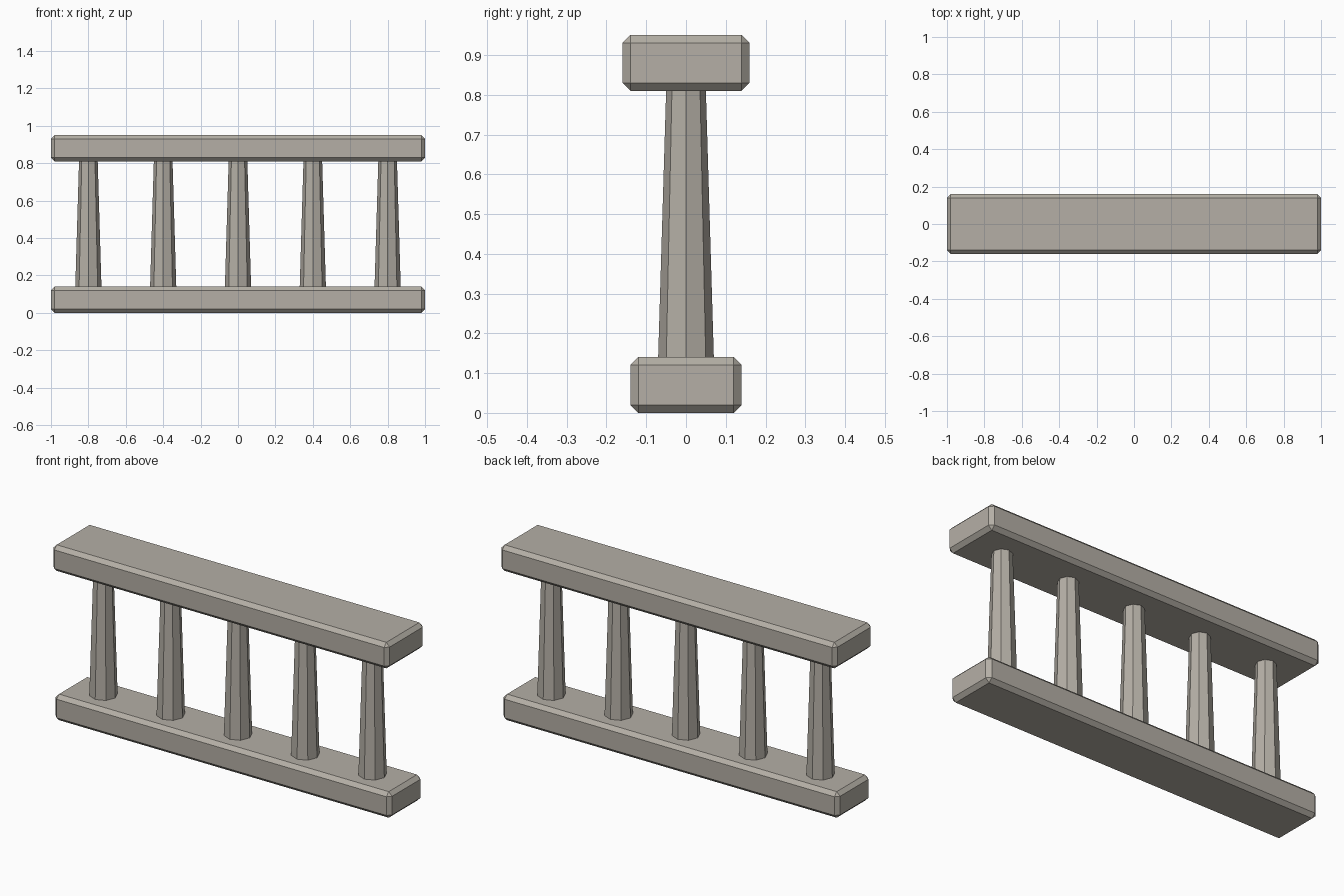
import bpy

default = bpy.data.objects.get("Cube")
if default:
    bpy.data.objects.remove(default, do_unlink=True)

# Stone colour shared by all parts
stone = bpy.data.materials.new("warm_grey_stone")
stone.use_nodes = True
colour = (0.46, 0.43, 0.38, 1)
stone.diffuse_color = colour
stone.node_tree.nodes["Principled BSDF"].inputs["Base Color"].default_value = colour


def rail(name, depth, bottom, top):
    """Chamfered stone beam running along x."""
    bpy.ops.mesh.primitive_cube_add(size=1, location=(0, 0, (bottom + top) / 2))
    obj = bpy.context.object
    obj.name = name
    obj.scale = (2, depth, top - bottom)
    bpy.ops.object.transform_apply(location=False, rotation=False, scale=True)
    bevel = obj.modifiers.new("chamfer", "BEVEL")
    bevel.width = 0.02
    bevel.segments = 1
    obj.data.materials.append(stone)


def baluster(name, x, bottom, top):
    """Tapered octagonal post, its corners on the x and y axes."""
    bpy.ops.mesh.primitive_cone_add(
        vertices=8, radius1=0.07, radius2=0.05, depth=top - bottom,
        location=(x, 0, (bottom + top) / 2))
    obj = bpy.context.object
    obj.name = name
    obj.data.materials.append(stone)


# Base and handrail
rail("base_rail", 0.28, 0, 0.14)
rail("top_rail", 0.32, 0.81, 0.95)

# Row of posts between the rails
for i in range(5):
    baluster(f"baluster_{i + 1}", (i - 2) * 0.4, 0.14, 0.81)
